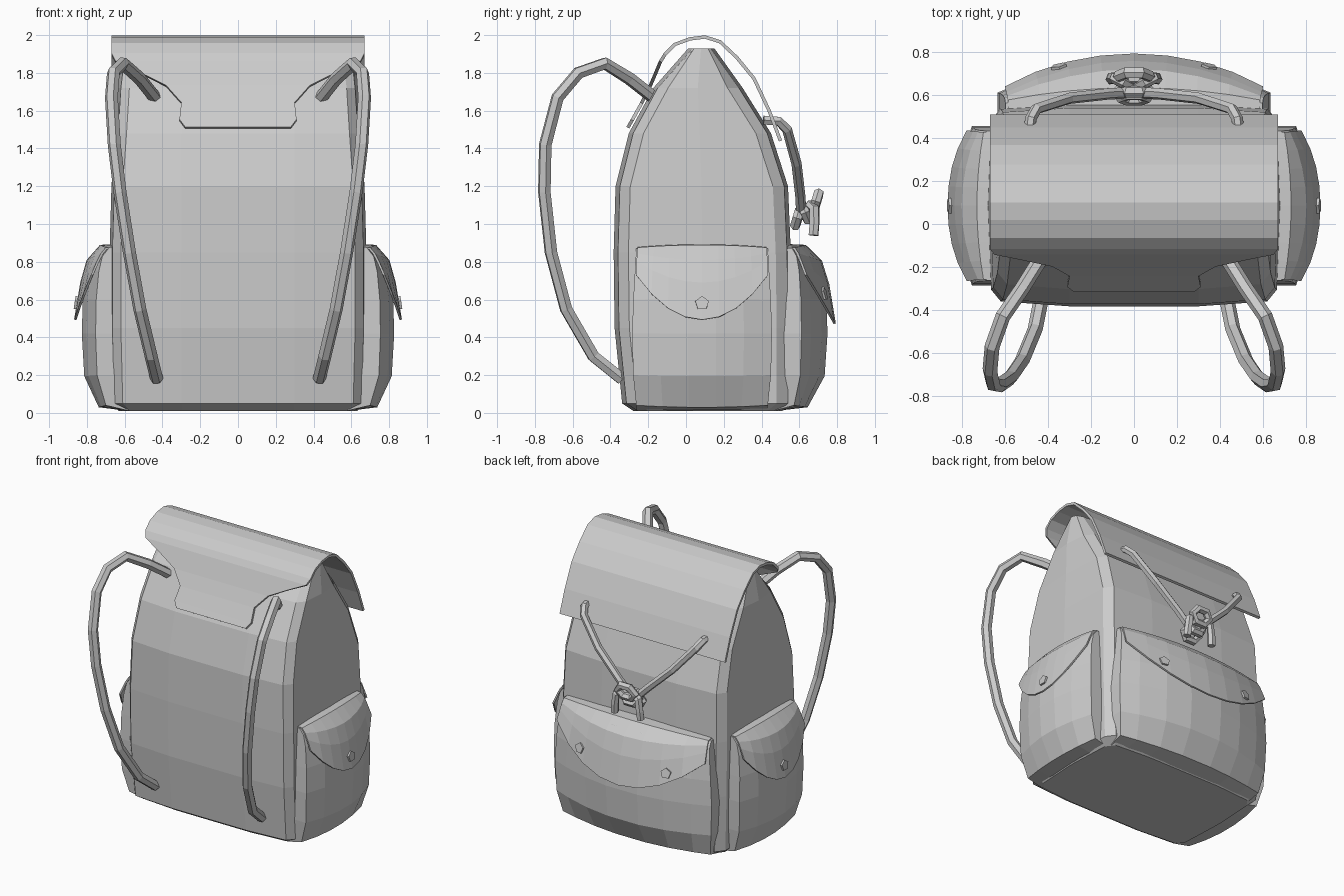
import bpy, bmesh, math
from mathutils import Vector

if "Cube" in bpy.data.objects:
    bpy.data.objects.remove(bpy.data.objects["Cube"])


def make_mesh(name, verts, faces, thickness=0):
    me = bpy.data.meshes.new(name)
    me.from_pydata(verts, [], faces)
    bm = bmesh.new()
    bm.from_mesh(me)
    bmesh.ops.recalc_face_normals(bm, faces=bm.faces)
    bm.to_mesh(me)
    bm.free()
    ob = bpy.data.objects.new(name, me)
    bpy.context.collection.objects.link(ob)
    if thickness:
        mod = ob.modifiers.new("thickness", 'SOLIDIFY')
        mod.thickness, mod.offset = thickness, 0
    return ob


def grid(name, rows, thickness=0, closed=False, caps=False):
    n = len(rows[0])
    verts = [p for r in rows for p in r]
    faces = [(i * n + j, i * n + (j + 1) % n, (i + 1) * n + (j + 1) % n, (i + 1) * n + j)
             for i in range(len(rows) - 1) for j in range(n if closed else n - 1)]
    if caps:
        faces += [tuple(range(n)), tuple(range(len(verts) - n, len(verts)))]
    return make_mesh(name, verts, faces, thickness)


def tube(name, pts, radius, cyclic=False):
    cu = bpy.data.curves.new(name, 'CURVE')
    cu.dimensions = '3D'
    cu.bevel_depth, cu.bevel_resolution, cu.use_fill_caps = radius, 1, True
    sp = cu.splines.new('POLY')
    sp.points.add(len(pts) - 1)
    for p, co in zip(sp.points, pts):
        p.co = (*co, 1)
    sp.use_cyclic_u = cyclic
    sp.use_smooth = False
    ob = bpy.data.objects.new(name, cu)
    bpy.context.collection.objects.link(ob)
    bpy.ops.object.select_all(action='DESELECT')
    ob.select_set(True)
    bpy.context.view_layer.objects.active = ob
    bpy.ops.object.convert(target='MESH')
    bpy.ops.object.shade_flat()


def button(name, loc, normal):
    bpy.ops.mesh.primitive_cylinder_add(vertices=5, radius=0.038, depth=0.03, location=loc)
    ob = bpy.context.object
    ob.name = name
    ob.rotation_euler = Vector(normal).to_track_quat('Z', 'Y').to_euler()


def interp(table, x):
    for (a, fa), (b, fb) in zip(table, table[1:]):
        if x <= b:
            return fa + (fb - fa) * max(0, x - a) / (b - a)
    return table[-1][1]


# main sack: stacked rounded rectangles closing to a ridge
rows = []
for z, w, y0, y1 in [(.01, .63, -.27, .50), (.05, .67, -.33, .55), (.45, .68, -.37, .55),
                     (.85, .68, -.375, .545), (1.2, .67, -.365, .53), (1.48, .65, -.295, .44),
                     (1.72, .635, -.165, .29), (1.93, .61, .02, .14)]:
    k = min(.07, (y1 - y0) * .2)
    half = [(.3, y0 - .008), (w - .06, y0 + .015), (w - .015, y0 + k), (w, (y0 + y1) / 2),
            (w - .015, y1 - k), (w - .06, y1 - .01), (.3, y1 + .01)]
    rows.append([(x, y, z) for x, y in half] + [(-x, y, z) for x, y in reversed(half)])
grid("main_sack", rows, closed=True, caps=True)

# cover flap: tongue sewn to the front, arching over the top
flap = [(-.308, 1.51, .28), (-.285, 1.55, .31), (-.235, 1.64, .30), (-.19, 1.73, .38),
        (-.16, 1.80, .52), (-.135, 1.86, .65), (-.11, 1.90, .67), (-.06, 1.95, .67),
        (.02, 1.98, .67), (.10, 1.99, .67), (.18, 1.965, .67), (.27, 1.88, .67),
        (.36, 1.77, .67), (.44, 1.60, .67), (.50, 1.44, .67)]
grid("cover_flap", [[(w * f, y, z) for f in (-1, -.5, 0, .5, 1)] for y, z, w in flap], .018)

# pockets: bulging pouch, curved lid and buttons
PROFILE = [(.04, .52), (.2, .93), (.42, 1), (.6, .97), (.75, .85), (.83, .68), (.87, .4)]


def pocket(name, place, w, depth, edge, lid_low, us, button_us):
    def bulge(u, z):
        return depth * interp(PROFILE, z) * (edge + (1 - edge) * (1 - u * u))

    def arch(u, z):
        return z + .03 * (1 - u * u) * (z - .4)

    taper = [(0, .93), (.25, 1), (.5, 1), (.88, .94)]
    rows = []
    zs = [t[0] for t in PROFILE]
    for i, z in enumerate([.012] + zs + [.872]):
        flat = i in (0, len(zs) + 1)
        row = [(u, -.06 if flat else bulge(u, z)) for u in us]
        row = [(us[0], -.06)] + row + [(us[-1], -.06)]
        rows.append([place(u * w * interp(taper, z), d, max(.01, arch(u, z))) for u, d in row])
    grid(name + "_pouch", rows)

    def lid_point(u, t):
        low = .73 - (.73 - lid_low) * (1 - u ** 2)
        z = .87 + (low - .87) * t
        return place(u * w * .98 * interp(taper, z), bulge(u, z) + .012 + .022 * t * t, arch(u, z))

    lid_us = [i / 4 - 1 for i in range(9)]
    lid = [[place(u * w * .92, -.02, arch(u, .875)) for u in lid_us]]
    lid += [[lid_point(u, t) for u in lid_us] for t in (0, .2, .5, 1)]
    grid(name + "_lid", lid, .012)
    for u in button_us:
        p = Vector(lid_point(u, .78))
        a = Vector(lid_point(u + .1, .78)) - Vector(lid_point(u - .1, .78))
        b = Vector(lid_point(u, .9)) - Vector(lid_point(u, .65))
        button(name + "_button", p, a.cross(b))


SIDE_US = (-1, -.6, -.2, .2, .6, 1)
for s, label in ((1, "right"), (-1, "left")):
    pocket(label + "_side", lambda u, d, z, s=s: (s * (.64 + d), .085 + u, z),
           .37, .19, .6, .49, SIDE_US, (0,))
pocket("back", lambda u, d, z: (u, .53 + d, z), .635, .225, .36, .47,
       (-1, -.8, -.5, -.2, .2, .5, .8, 1), (-.57, .57))

# shoulder straps and closing cord, mirrored
strap = [(.42, -.14, 1.645), (.52, -.3, 1.77), (.61, -.43, 1.85), (.66, -.57, 1.80),
         (.67, -.68, 1.67), (.655, -.745, 1.42), (.625, -.75, 1.17), (.575, -.715, .85),
         (.52, -.635, .55), (.46, -.49, .30), (.43, -.34, .18)]
cord = [(.49, .41, 1.55), (.48, .49, 1.545), (.455, .535, 1.50), (.30, .585, 1.32),
        (.12, .605, 1.15), (.03, .61, 1.06)]
tail = [(.0, .63, 1.05), (.05, .66, 1.10), (.09, .68, 1.08), (.10, .68, 1.0), (.105, .675, .94)]
for s, label in ((1, "right"), (-1, "left")):
    def mirror(pts):
        return [(s * x, y, z) for x, y, z in pts]
    tube(label + "_shoulder_strap", mirror(strap), .035)
    tube(label + "_cord", mirror(cord), .027)
    tube(label + "_cord_tail", mirror(tail), .028)

# knot: small loops wrapped at the meeting point
for i, (r, y, z, tilt) in enumerate([(.045, .59, 1.03, .3), (.045, .63, 1.06, -.4), (.05, .69, 1.12, .3)]):
    pts = []
    for k in range(6):
        a = k * math.tau / 6
        pts.append((r * 1.4 * math.cos(a), y + r * tilt * math.sin(a), z + r * math.sin(a)))
    tube("cord_knot_%d" % (i + 1), pts, .028, cyclic=True)
